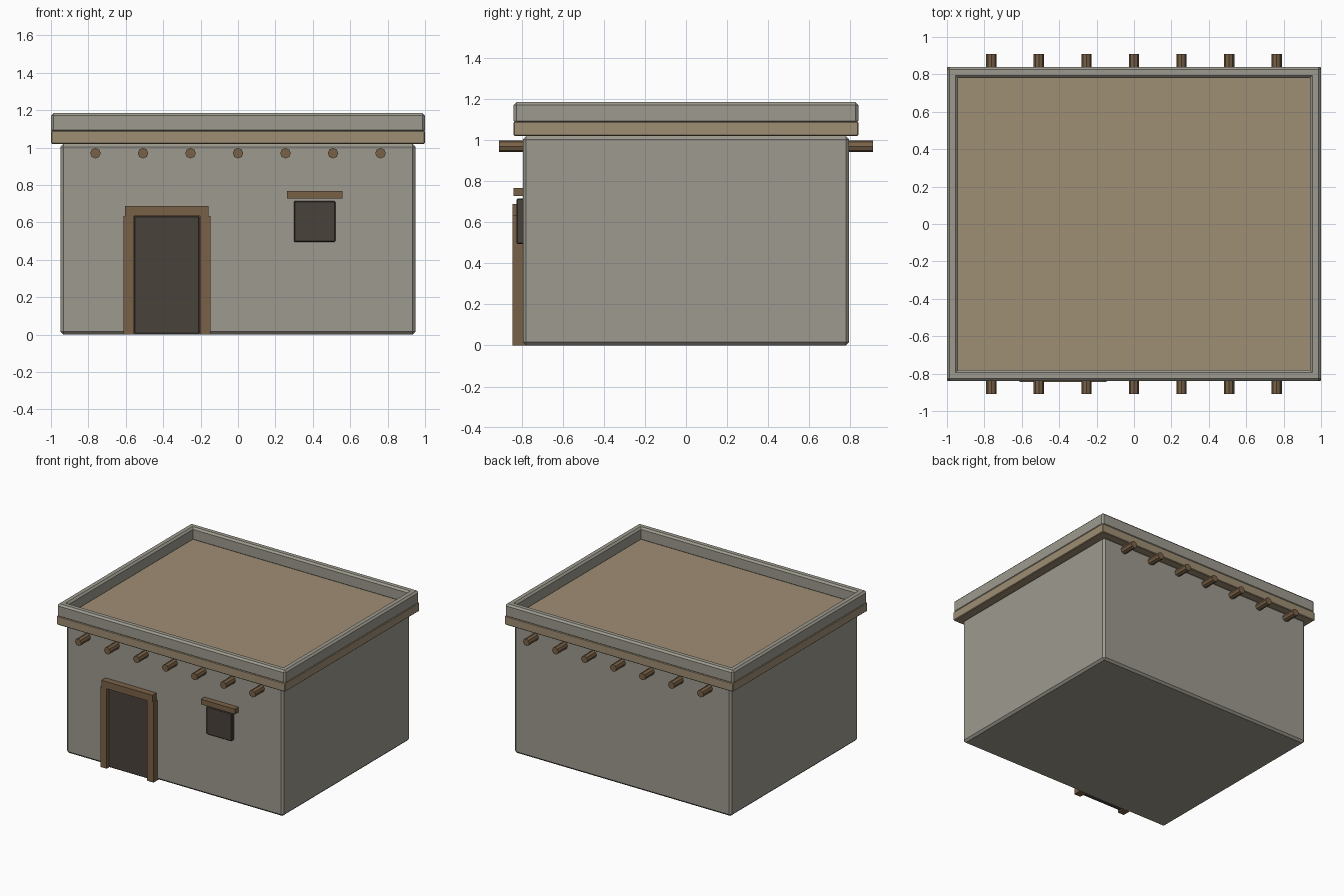
import bpy
import math

if "Cube" in bpy.data.objects:
    bpy.data.objects.remove(bpy.data.objects["Cube"])


def material(name, color):
    m = bpy.data.materials.new(name)
    m.diffuse_color = (*color, 1)
    m.use_nodes = True
    m.node_tree.nodes["Principled BSDF"].inputs["Base Color"].default_value = m.diffuse_color
    return m


PLASTER = material("plaster", (0.337, 0.323, 0.272))
EARTH = material("packed_earth", (0.347, 0.271, 0.175))
WOOD = material("wood", (0.19, 0.12, 0.064))
DARK = material("dark_opening", (0.068, 0.054, 0.044))


def box(name, x, y, z, mat, bevel=0):
    """Box from (min, max) ranges, with an optional chamfer."""
    bpy.ops.mesh.primitive_cube_add(size=1, location=[sum(r) / 2 for r in (x, y, z)])
    ob = bpy.context.object
    ob.name = name
    ob.scale = [r[1] - r[0] for r in (x, y, z)]
    bpy.ops.object.transform_apply(location=False, rotation=False, scale=True)
    ob.data.materials.append(mat)
    if bevel:
        mod = ob.modifiers.new("chamfer", "BEVEL")
        mod.width = bevel
        mod.segments = 1
    return ob


# Walls and roof slab
box("house_body", (-0.95, 0.95), (-0.795, 0.795), (0, 1.02), PLASTER, 0.016)
box("roof_slab", (-1, 1), (-0.84, 0.84), (1.02, 1.09), EARTH, 0.005)

# Parapet around the roof
for side, s in (("front", -1), ("back", 1)):
    box(f"parapet_{side}", (-1, 1), sorted((s * 0.84, s * 0.78)), (1.08, 1.185), PLASTER, 0.014)
for side, s in (("left", -1), ("right", 1)):
    box(f"parapet_{side}", sorted((s * 1.0, s * 0.94)), (-0.84, 0.84), (1.08, 1.185), PLASTER, 0.014)

# Roof beams passing through the walls
for i in range(7):
    bpy.ops.mesh.primitive_cylinder_add(vertices=8, radius=0.028, depth=1.82,
                                        location=((i - 3) * 0.254, 0, 0.97),
                                        rotation=(math.pi / 2, 0, 0))
    beam = bpy.context.object
    beam.name = f"roof_beam_{i + 1}"
    beam.data.materials.append(WOOD)

# Door with its frame
box("door", (-0.555, -0.205), (-0.825, -0.78), (0.005, 0.635), DARK, 0.005)
for side, x in (("left", -0.585), ("right", -0.175)):
    box(f"door_jamb_{side}", (x - 0.028, x + 0.028), (-0.846, -0.78), (0, 0.635), WOOD)
box("door_lintel", (-0.605, -0.158), (-0.846, -0.78), (0.633, 0.688), WOOD)

# Window with its lintel
box("window", (0.3, 0.52), (-0.825, -0.78), (0.495, 0.715), DARK, 0.005)
box("window_lintel", (0.262, 0.56), (-0.84, -0.78), (0.727, 0.768), WOOD)
